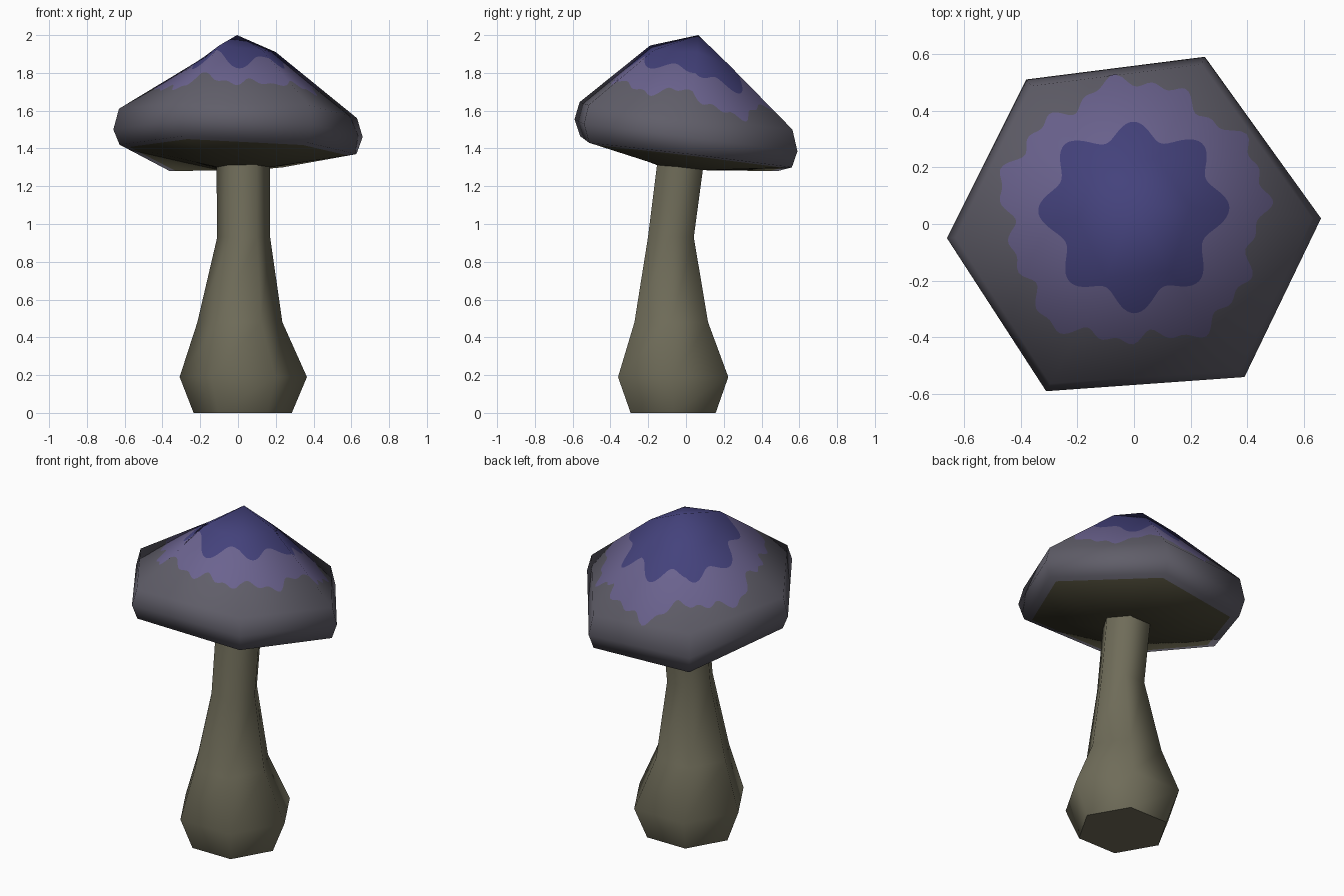
import bpy, bmesh, math
from mathutils import Vector

if "Cube" in bpy.data.objects:
    bpy.data.objects.remove(bpy.data.objects["Cube"])


def material(name, rgb):
    m = bpy.data.materials.new(name)
    lin = [((c / 255 + 0.055) / 1.055) ** 2.4 for c in rgb]
    m.diffuse_color = (*lin, 1)
    m.use_nodes = True
    m.node_tree.nodes["Principled BSDF"].inputs["Base Color"].default_value = m.diffuse_color
    return m


NAVY = material("navy", (68, 66, 124))
PURPLE = material("dusty purple", (107, 99, 143))
GREY = material("cap grey", (96, 94, 105))
GILL = material("dark olive", (72, 69, 52))
STEM = material("stem olive", (111, 108, 89))


def make_object(name, verts, faces, mats):
    me = bpy.data.meshes.new(name)
    me.from_pydata(verts, [], faces)
    for m in mats:
        me.materials.append(m)
    ob = bpy.data.objects.new(name, me)
    bpy.context.collection.objects.link(ob)
    return ob


def loft_faces(n, rings):
    return [(r * n + i, r * n + (i + 1) % n, (r + 1) * n + (i + 1) % n, (r + 1) * n + i)
            for r in range(rings - 1) for i in range(n)]


# Stem: hexagonal rings (z, centre x, centre y, radius)
stem_rings = [(0, 0.025, -0.068, 0.26), (0.19, 0.028, -0.068, 0.337),
              (0.48, 0.01, -0.078, 0.225), (0.93, 0.03, -0.08, 0.14),
              (1.3, 0.028, -0.032, 0.142), (1.38, 0.028, -0.022, 0.142)]
verts = [(cx + r * math.cos(k * math.pi / 3), cy + r * math.sin(k * math.pi / 3), z)
         for z, cx, cy, r in stem_rings for k in range(6)]
faces = loft_faces(6, len(stem_rings))
stem = make_object("stem", verts, faces + [(5, 4, 3, 2, 1, 0), tuple(range(30, 36))], [STEM])
for p in stem.data.polygons:
    p.use_smooth = p.index < len(faces)

# Cap: tilted six-sided rings from the underside up to the tip
outline = [(0.66, 0.02), (0.25, 0.59), (-0.38, 0.51), (-0.66, -0.05), (-0.31, -0.59), (0.39, -0.54)]


def scaled(k, heights, cx=0.0, cy=0.0):
    return [Vector((cx + x * k, cy + y * k, z)) for (x, y), z in zip(outline, heights)]


rings = [
    scaled(0.2, [1.30, 1.285, 1.285, 1.30, 1.31, 1.31], 0.03, -0.03),
    scaled(0.95, [1.37, 1.30, 1.28, 1.42, 1.465, 1.43]),
    scaled(1.0, [1.46, 1.385, 1.38, 1.50, 1.555, 1.53]),
    scaled(0.955, [1.56, 1.50, 1.52, 1.61, 1.645, 1.63]),
    [Vector(p) for p in [(0.2, 0.06, 1.91), (0.08, 0.23, 1.84), (-0.13, 0.2, 1.86),
                         (-0.2, 0.02, 1.87), (-0.1, -0.19, 1.945), (0.13, -0.17, 1.92)]],
    [Vector((-0.005, 0.065, 2.0))] * 6,
]

# Soft vertex normals of the plain six-sided cap
bm = bmesh.new()
bv = [bm.verts.new(p) for ring in rings[:5] for p in ring]
tip = bm.verts.new(rings[5][0])
for f in loft_faces(6, 5):
    bm.faces.new([bv[i] for i in f])
for i in range(6):
    bm.faces.new((bv[24 + i], bv[24 + (i + 1) % 6], tip))
bm.faces.new(bv[5::-1])
bm.normal_update()
normals = [[bv[r * 6 + i].normal.copy() for i in range(6)] for r in range(5)]
normals.append([tip.normal.copy()] * 6)
bm.free()

# Split the cap into columns, adding wavy colour borders along each one
N = 192
centre = Vector((0, 0.035))
columns, col_normals = [], []
for c in range(N):
    u = c * 6 / N
    i, t = int(u), u - int(u)
    j = (i + 1) % 6
    pos = [r[i].lerp(r[j], t) for r in rings]
    nor = [r[i].lerp(r[j], t) for r in normals]
    d = pos[3].xy - centre
    a = math.atan2(d.y, d.x)
    navy_r = 0.305 + 0.033 * math.cos(8 * a) + 0.012 * math.sin(3 * a)
    purple_r = (0.455 + 0.02 * math.sin(5 * a) + 0.018 * math.sin(11 * a + 1)
                + 0.014 * math.sin(23 * a))
    r_out, r_in = d.length, (pos[4].xy - centre).length
    f_p = (purple_r - r_out) / (r_in - r_out)
    f_n = (navy_r - r_out) / (r_in - r_out)
    # (lower ring, upper ring, blend)
    stops = [(0, 0, 0), (0, 1, 0.9), (1, 1, 0), (2, 2, 0), (3, 3, 0),
             (3, 4, f_p), (3, 4, f_n), (4, 4, 0)]
    columns.append([pos[p].lerp(pos[q], f) for p, q, f in stops])
    col_normals.append([nor[p].lerp(nor[q], f).normalized() for p, q, f in stops])

S = 8
verts = [columns[c][s] for s in range(S) for c in range(N)] + [rings[5][0]]
vnorm = [col_normals[c][s] for s in range(S) for c in range(N)] + [normals[5][0]]
faces = loft_faces(N, S)
faces += [((S - 1) * N + c, (S - 1) * N + (c + 1) % N, S * N) for c in range(N)]
faces.append(tuple(range(N - 1, -1, -1)))
cap = make_object("cap", verts, faces, [GILL, GREY, PURPLE, NAVY])

# Colour by band: gills, grey rim, purple band, navy crown
band_colour = [0, 1, 1, 1, 1, 2, 3, 3]
for p in cap.data.polygons:
    p.use_smooth = True
    p.material_index = band_colour[p.index // N] if p.index < S * N else 0
cap.data.normals_split_custom_set_from_vertices([tuple(n) for n in vnorm])
